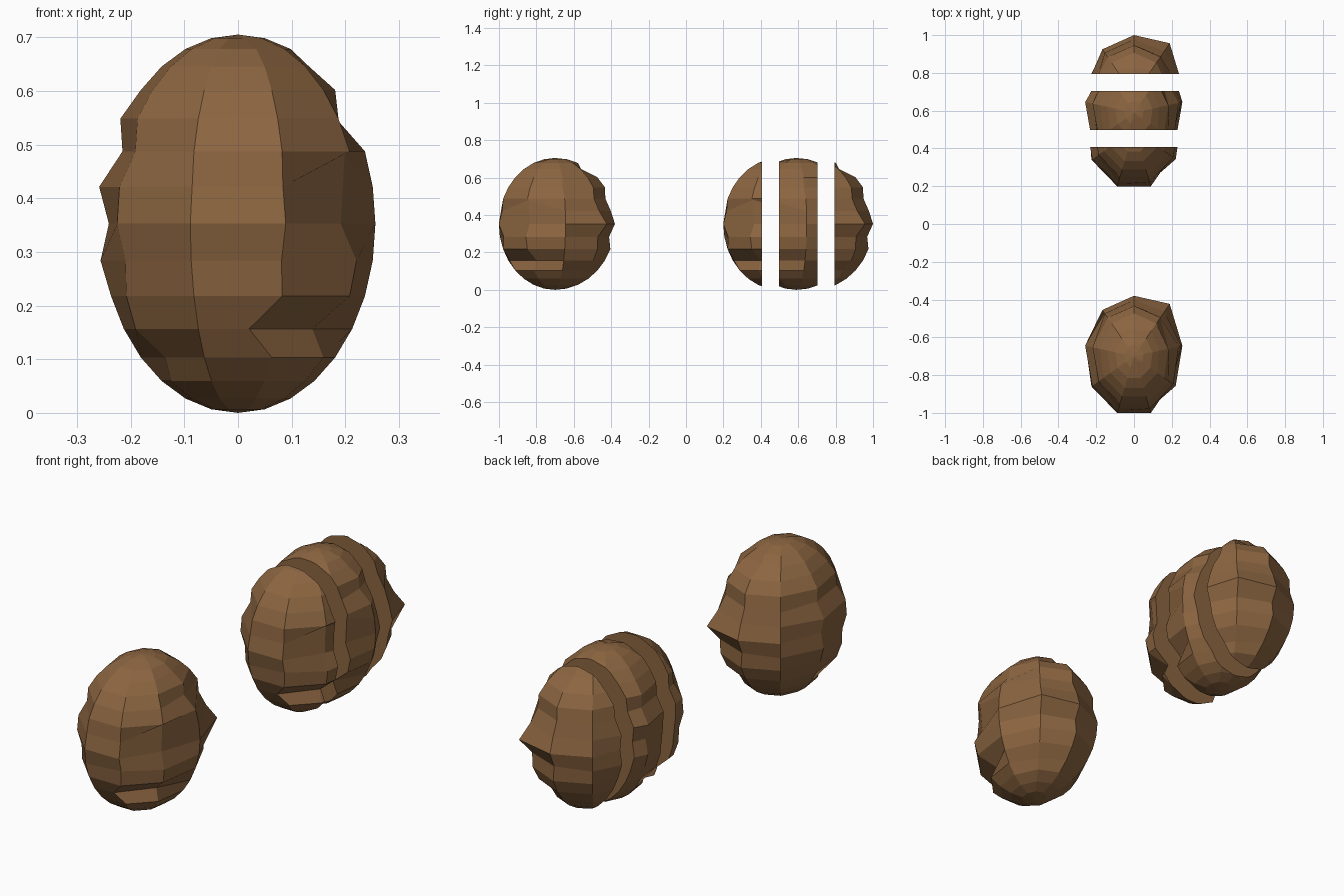
import bpy, bmesh
from math import sin, cos, pi, radians

cube = bpy.data.objects.get("Cube")
if cube:
    bpy.data.objects.remove(cube)

brown = bpy.data.materials.new("earthy_brown")
brown.use_nodes = True
COLOUR = (0.26, 0.13, 0.052, 1)
brown.diffuse_color = COLOUR
brown.node_tree.nodes["Principled BSDF"].inputs["Base Color"].default_value = COLOUR

SEGMENTS, RINGS = 9, 16
RX, RY, RZ = 0.26, 0.32, 0.3525
CENTRE_Y = -0.7

# Dents and bumps: column angle -> {ring from the bottom: radial scale}
LUMPS = {
    10: {11: 0.86, 13: 0.93},
    50: {4: 0.9, 7: 0.95, 8: 1.13, 9: 0.98, 10: 0.92},
    90: {7: 0.92, 9: 0.95, 10: 0.91, 13: 0.78},
    130: {9: 0.95},
    170: {8: 0.94, 9: 1.03, 10: 0.91, 11: 1.03, 7: 1.02},
    210: {4: 0.85, 5: 1.02, 7: 0.95, 10: 0.92},
    250: {9: 0.98},
    290: {5: 0.92, 7: 0.93, 9: 0.96, 15: 0.5},
    330: {5: 0.74, 8: 0.85, 9: 0.9},
}
TURN = {(290, 5): -14}          # sideways twist of a dent, degrees
LIFT = {(330, 9): 0.06}         # raised dent


def lumpy_body():
    """Faceted ovoid with carved dents."""
    bm = bmesh.new()
    rings = []
    for k in range(1, RINGS):
        polar = pi * k / RINGS
        ring = []
        for s in range(SEGMENTS):
            col = 10 + s * 360 // SEGMENTS
            r = sin(polar) * LUMPS[col].get(k, 1)
            a = radians(col + TURN.get((col, k), 0))
            z = RZ * (1 - cos(polar)) + LIFT.get((col, k), 0)
            ring.append(bm.verts.new((RX * r * cos(a), CENTRE_Y + RY * r * sin(a), z)))
        rings.append(ring)
    bottom = bm.verts.new((0, CENTRE_Y, 0))
    top = bm.verts.new((0, CENTRE_Y, 2 * RZ))
    for s in range(SEGMENTS):
        n = (s + 1) % SEGMENTS
        bm.faces.new((bottom, rings[0][n], rings[0][s]))
        bm.faces.new((top, rings[-1][s], rings[-1][n]))
        for low, high in zip(rings, rings[1:]):
            bm.faces.new((low[s], low[n], high[n], high[s]))
    bmesh.ops.recalc_face_normals(bm, faces=bm.faces)
    return bm


def cut(bm, y, side):
    """Remove everything beyond y on the given side and cap the cut."""
    geom = bm.verts[:] + bm.edges[:] + bm.faces[:]
    res = bmesh.ops.bisect_plane(bm, geom=geom, plane_co=(0, y, 0),
                                 plane_no=(0, side, 0), clear_outer=True)
    edges = [e for e in res["geom_cut"] if isinstance(e, bmesh.types.BMEdge)]
    bmesh.ops.holes_fill(bm, edges=edges, sides=0)
    bmesh.ops.recalc_face_normals(bm, faces=bm.faces)


def finish(bm, name, shift=0):
    bmesh.ops.translate(bm, verts=bm.verts, vec=(0, shift, 0))
    mesh = bpy.data.meshes.new(name)
    bm.to_mesh(mesh)
    bm.free()
    mesh.materials.append(brown)
    bpy.context.collection.objects.link(bpy.data.objects.new(name, mesh))


# Whole piece
finish(lumpy_body(), "whole_tuber")

# Three slices of the same piece, spread apart
FRONT_CUT, BACK_CUT = -0.793, -0.586
for name, start, end, shift in (("front_slice", None, FRONT_CUT, 1.2),
                                ("middle_slice", FRONT_CUT, BACK_CUT, 1.29),
                                ("back_slice", BACK_CUT, None, 1.38)):
    body = lumpy_body()
    if start is not None:
        cut(body, start, -1)
    if end is not None:
        cut(body, end, 1)
    finish(body, name, shift)
